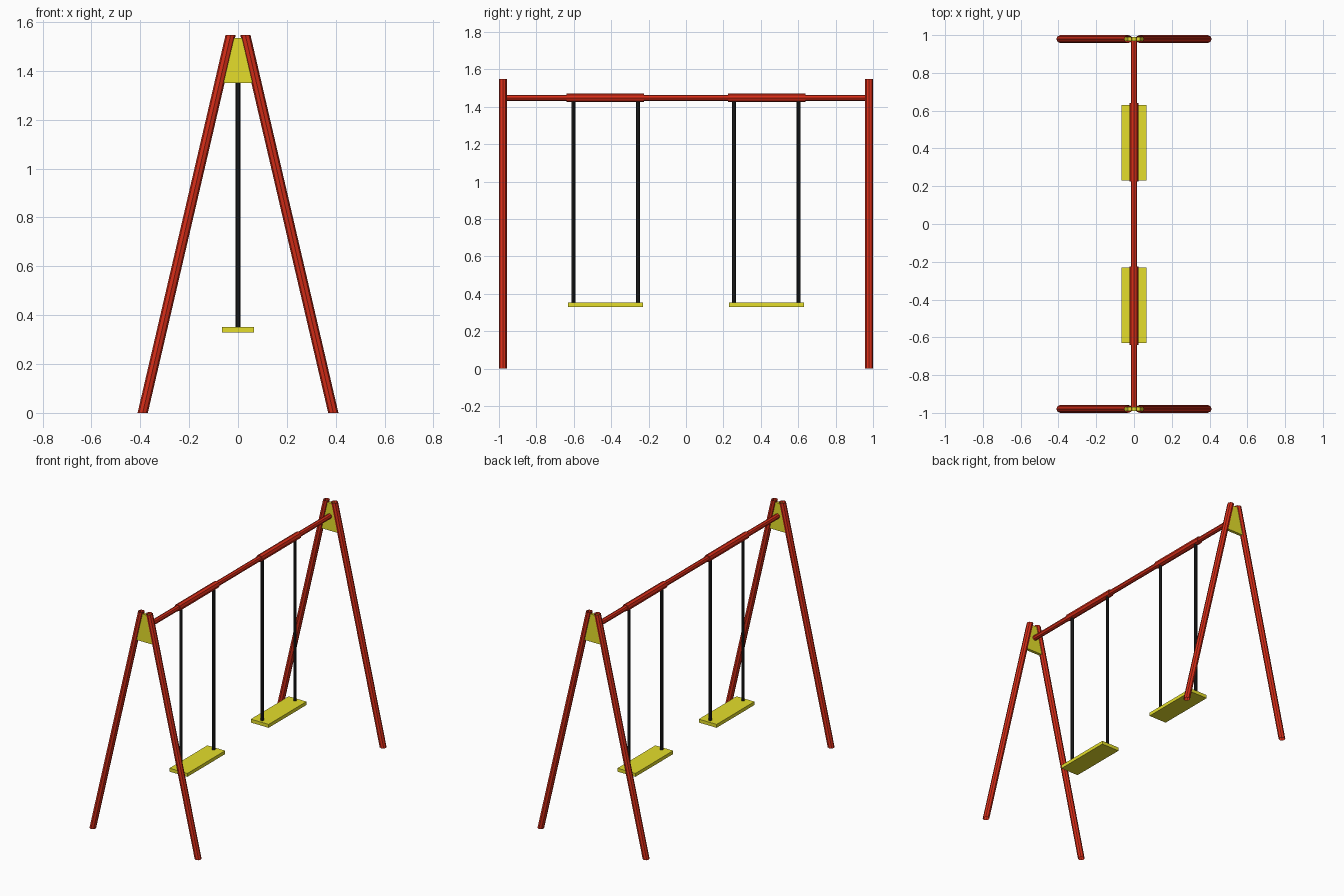
import bpy, bmesh, math
from mathutils import Vector

if "Cube" in bpy.data.objects:
    bpy.data.objects.remove(bpy.data.objects["Cube"])


def material(name, rgb):
    m = bpy.data.materials.new(name)
    m.diffuse_color = (*rgb, 1)
    m.use_nodes = True
    m.node_tree.nodes["Principled BSDF"].inputs["Base Color"].default_value = m.diffuse_color
    return m


RED = material("red paint", (0.68, 0.026, 0.009))
YELLOW = material("yellow paint", (0.78, 0.73, 0.024))
BLACK = material("black rope", (0.016, 0.016, 0.016))

LEG_H, BAR_Z, END_Y = 1.547, 1.447, 0.979


def finish(name, bm, mat):
    bmesh.ops.recalc_face_normals(bm, faces=bm.faces)
    mesh = bpy.data.meshes.new(name)
    bm.to_mesh(mesh)
    bm.free()
    mesh.materials.append(mat)
    ob = bpy.data.objects.new(name, mesh)
    bpy.context.collection.objects.link(ob)
    return ob


def tube(name, a, b, u, v, radius, sides, mat, caps=True):
    """Tube from a to b; its end rings lie in the plane of u and v."""
    bm = bmesh.new()
    u, v = Vector(u), Vector(v)
    angles = [2 * math.pi * i / sides for i in range(sides)]
    rings = [[bm.verts.new(Vector(p) + radius * (u * math.cos(t) + v * math.sin(t)))
              for t in angles] for p in (a, b)]
    for i in range(sides):
        j = (i + 1) % sides
        bm.faces.new((rings[0][i], rings[0][j], rings[1][j], rings[1][i]))
    if caps:
        bm.faces.new(rings[0])
        bm.faces.new(rings[1])
    return finish(name, bm, mat)


def extruded(name, profile, y0, y1, mat):
    """Solid from an x-z outline, running from y0 to y1."""
    bm = bmesh.new()
    face = bm.faces.new([bm.verts.new((x, y0, z)) for x, z in profile])
    geom = bmesh.ops.extrude_face_region(bm, geom=[face])["geom"]
    bmesh.ops.translate(bm, vec=(0, y1 - y0, 0),
                        verts=[g for g in geom if isinstance(g, bmesh.types.BMVert)])
    return finish(name, bm, mat)


X, Y, Z = (1, 0, 0), (0, 1, 0), (0, 0, 1)

for s, end in ((-1, "front"), (1, "back")):
    # A-frame: open, slanted tubes cut level at both ends
    for sx, side in ((-1, "left"), (1, "right")):
        tube(f"{end}_{side}_leg", (sx * 0.39, s * END_Y, 0), (sx * 0.03, s * END_Y, LEG_H),
             X, Y, 0.021, 8, RED, caps=False)
    # Gusset plate joining the leg centre lines
    extruded(f"{end}_gusset", [(-0.075, 1.35), (0.075, 1.35), (0.033, 1.535), (-0.033, 1.535)],
             s * END_Y - 0.01, s * END_Y + 0.01, YELLOW)
    # Sleeve around the bar above each swing
    tube(f"{end}_sleeve", (0, s * 0.225, BAR_Z), (0, s * 0.64, BAR_Z), X, Z, 0.023, 8, RED)
    # Seat and its two ropes
    extruded(f"{end}_seat", [(-0.066, 0.329), (0.066, 0.329), (0.066, 0.352), (-0.066, 0.352)],
             s * 0.23, s * 0.63, YELLOW)
    for y, place in ((0.257, "inner"), (0.602, "outer")):
        tube(f"{end}_{place}_rope", (0, s * y, 0.345), (0, s * y, BAR_Z), X, Y, 0.01, 8, BLACK)

# Top bar
tube("top_bar", (0, -0.975, BAR_Z), (0, 0.975, BAR_Z), X, Z, 0.017, 8, RED)
